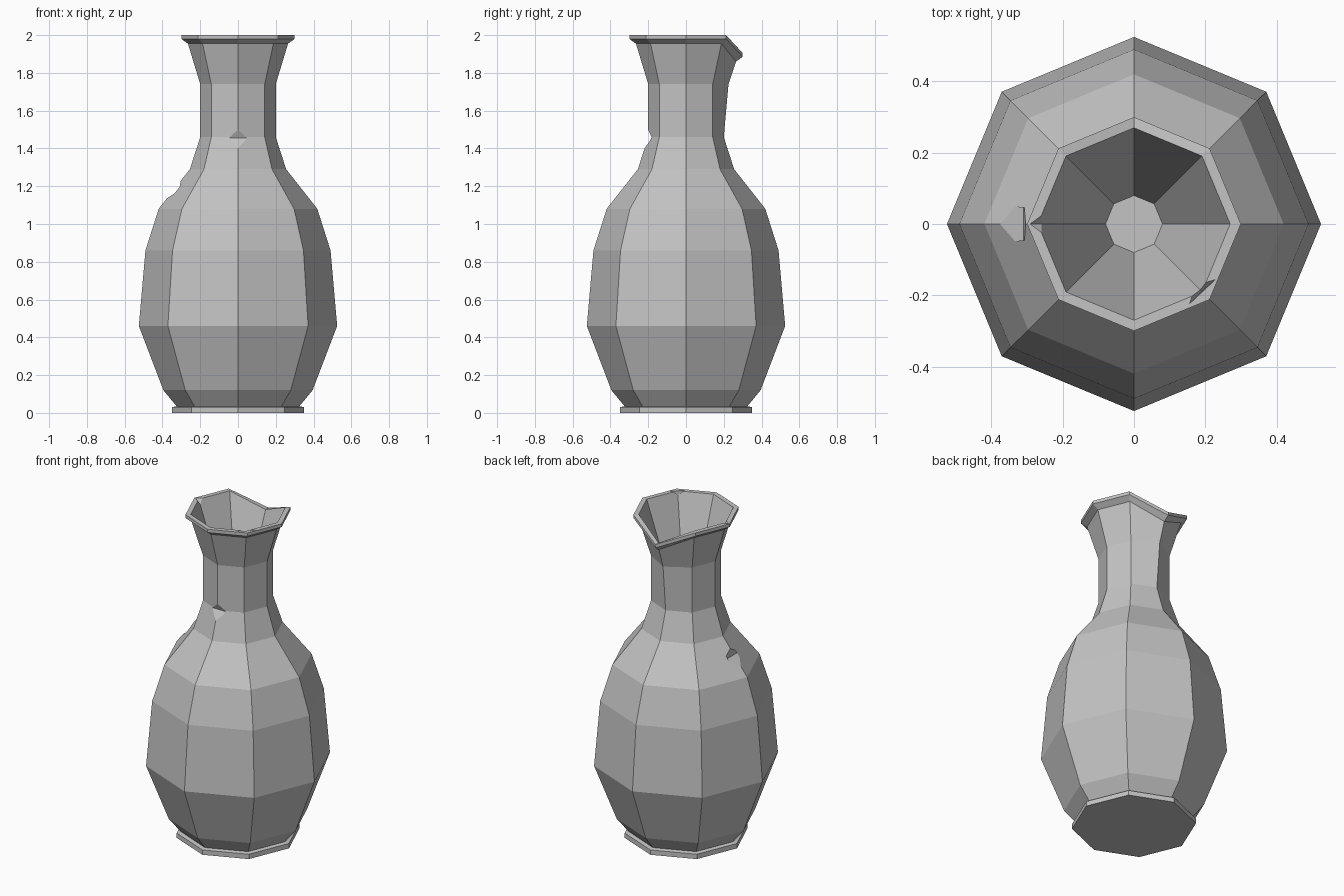
import bpy, bmesh, math
from mathutils import Vector

cube = bpy.data.objects.get("Cube")
if cube:
    bpy.data.objects.remove(cube, do_unlink=True)

SIDES = 8
BACK = 2  # corner index that points to +y

# One closed profile: foot, belly, neck, lip, then the hollow inside (radius, height)
PROFILE = [(0.35, 0), (0.35, 0.03), (0.325, 0.035), (0.395, 0.12), (0.525, 0.46),
           (0.49, 0.86), (0.42, 1.08), (0.255, 1.29), (0.20, 1.46), (0.20, 1.74),
           (0.265, 1.955), (0.30, 1.98), (0.30, 2.0), (0.27, 2.0), (0.08, 1.45)]

clay = bpy.data.materials.new("grey clay")
clay.use_nodes = True
colour = (0.55, 0.55, 0.55, 1)
clay.diffuse_color = colour
clay.node_tree.nodes["Principled BSDF"].inputs["Base Color"].default_value = colour


def make_object(name, bm):
    bmesh.ops.recalc_face_normals(bm, faces=bm.faces[:])
    mesh = bpy.data.meshes.new(name)
    bm.to_mesh(mesh)
    bm.free()
    mesh.materials.append(clay)
    obj = bpy.data.objects.new(name, mesh)
    bpy.context.collection.objects.link(obj)
    return obj


def ring(bm, radius, height):
    verts = []
    for i in range(SIDES):
        a = math.tau * i / SIDES
        r, z = radius, height
        # The back corner of the mouth is pulled down into a spout
        if i == BACK and z > 1.9:
            z -= 0.095
        elif i == BACK and z == 1.74:
            r += 0.025
        verts.append(bm.verts.new((r * math.cos(a), r * math.sin(a), z)))
    return verts


# Vase body
bm = bmesh.new()
rings = [ring(bm, r, z) for r, z in PROFILE]
for low, high in zip(rings, rings[1:]):
    for i in range(SIDES):
        j = (i + 1) % SIDES
        bm.faces.new((low[i], low[j], high[j], high[i]))
bm.faces.new(rings[0][::-1])
bm.faces.new(rings[-1])
vase = make_object("vase", bm)

# Chips: four-cornered wedges cut from the shoulder, neck and lip
CHIPS = [
    [(-0.31, 0.06, 1.18), (-0.31, -0.06, 1.18), (-0.43, 0, 1.10), (-0.30, 0, 1.26)],
    [(0.047, -0.18, 1.455), (-0.047, -0.18, 1.455), (0, -0.235, 1.38), (0, -0.205, 1.51)],
    [(-0.297, 0, 2.005), (-0.25, 0.035, 2.005), (-0.25, -0.035, 2.005), (-0.255, 0, 1.965)],
    [(0.15, -0.23, 2.005), (0.235, -0.15, 2.005), (0.17, -0.17, 2.005), (0.19, -0.19, 1.97)],
]
bm = bmesh.new()
for corners in CHIPS:
    v = [bm.verts.new(Vector(c)) for c in corners]
    for a, b, c in ((0, 1, 2), (0, 2, 3), (0, 3, 1), (1, 3, 2)):
        bm.faces.new((v[a], v[b], v[c]))
cutter = make_object("chip_cutter", bm)
cutter.hide_render = True

cut = vase.modifiers.new("chips", 'BOOLEAN')
cut.operation = 'DIFFERENCE'
cut.solver = 'EXACT'
cut.object = cutter
bpy.context.view_layer.objects.active = vase
vase.select_set(True)
bpy.ops.object.modifier_apply(modifier=cut.name)
bpy.data.objects.remove(cutter, do_unlink=True)
